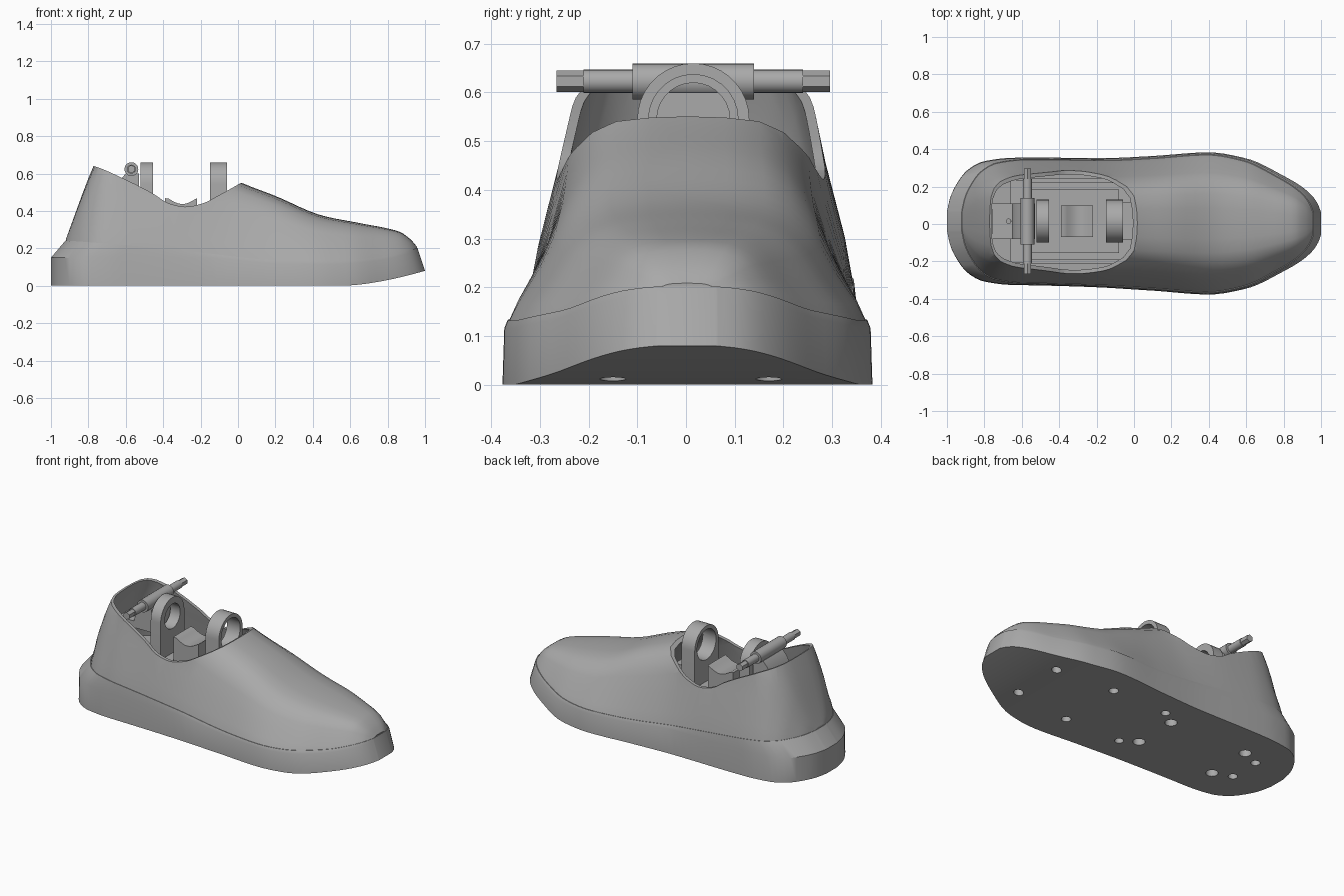
import bpy, bmesh, math
from mathutils import Matrix, Vector

if "Cube" in bpy.data.objects:
    bpy.data.objects.remove(bpy.data.objects["Cube"])

grey = bpy.data.materials.new("plain grey")
grey.use_nodes = True
grey.diffuse_color = (0.4, 0.4, 0.4, 1)
grey.node_tree.nodes["Principled BSDF"].inputs["Base Color"].default_value = (0.4, 0.4, 0.4, 1)


def curve(pts, x):
    """Smooth monotone interpolation through (x, value) points."""
    if x <= pts[0][0]:
        return pts[0][1]
    if x >= pts[-1][0]:
        return pts[-1][1]
    d = [(b[1] - a[1]) / (b[0] - a[0]) for a, b in zip(pts, pts[1:])]
    m = [d[0]] + [2 * p * q / (p + q) if p * q > 0 else 0 for p, q in zip(d, d[1:])] + [d[-1]]
    i = max(k for k in range(len(d)) if pts[k][0] <= x)
    w = pts[i + 1][0] - pts[i][0]
    t = (x - pts[i][0]) / w
    return (pts[i][1] + t * w * m[i]
            + t * t * (3 * d[i] - 2 * m[i] - m[i + 1]) * w
            + t ** 3 * (m[i] + m[i + 1] - 2 * d[i]) * w)


def finish(name, bm, angle=35):
    bmesh.ops.recalc_face_normals(bm, faces=bm.faces)
    me = bpy.data.meshes.new(name)
    bm.to_mesh(me)
    bm.free()
    me.materials.append(grey)
    ob = bpy.data.objects.new(name, me)
    bpy.context.scene.collection.objects.link(ob)
    smooth(ob, angle)
    return ob


def select(ob):
    bpy.ops.object.select_all(action='DESELECT')
    ob.select_set(True)
    bpy.context.view_layer.objects.active = ob


def smooth(ob, angle=35):
    select(ob)
    bpy.ops.object.shade_smooth_by_angle(angle=math.radians(angle))


def cut(ob, cutter):
    select(ob)
    mod = ob.modifiers.new("cut", 'BOOLEAN')
    mod.operation, mod.solver, mod.object = 'DIFFERENCE', 'EXACT', cutter
    bpy.ops.object.modifier_apply(modifier=mod.name)
    bpy.data.objects.remove(cutter)
    smooth(ob)


def prism(name, pts, lo, hi, axis):
    """Extrude a profile: (x, z) points along y, or (y, z) points along x."""
    place = (lambda p, s: (p[0], s, p[1])) if axis == 'y' else (lambda p, s: (s, p[0], p[1]))
    bm = bmesh.new()
    ends = [[bm.verts.new(place(p, s)) for p in pts] for s in (lo, hi)]
    n = len(pts)
    for ring in ends:
        bm.faces.new(ring)
    for i in range(n):
        j = (i + 1) % n
        bm.faces.new((ends[0][i], ends[0][j], ends[1][j], ends[1][i]))
    return finish(name, bm)


def box(name, x0, x1, y0, y1, z0, z1):
    return prism(name, [(x0, z0), (x1, z0), (x1, z1), (x0, z1)], y0, y1, 'y')


def rod(name, a, b, r, sides=20):
    a, b = Vector(a), Vector(b)
    turn = (b - a).to_track_quat('Z', 'Y').to_matrix().to_4x4()
    bm = bmesh.new()
    bmesh.ops.create_cone(bm, cap_ends=True, segments=sides, radius1=r, radius2=r,
                          depth=(b - a).length, matrix=Matrix.Translation((a + b) / 2) @ turn)
    return finish(name, bm)


# Shared measurements along the foot
WIDTH = [(-1, .05), (-.985, .12), (-.96, .18), (-.89, .275), (-.8, .322), (-.65, .34), (-.2, .345),
         (.1, .36), (.4, .38), (.6, .348), (.8, .255), (.9, .195), (.96, .14), (.985, .1), (1, .06)]
SEAM = [(-.92, .24), (-.6, .215), (-.2, .175), (.2, .135), (.5, .13), (.75, .15), (.96, .2)]
TOP = [(-.92, .25), (-.77, .645), (-.7, .78), (-.6, .82), (-.4, .82), (-.2, .7), (-.08, .6), (.02, .55),
       (.2, .48), (.45, .375), (.65, .335), (.86, .29), (.92, .25), (.96, .205)]
MIDDLE = [(-1, .014), (-.6, .014), (0, .004), (1, .002)]
ARCH = [(1, 0), (.95, .15), (.83, .4), (.74, .63), (.68, .73), (.58, .86), (.43, .955), (.22, .99), (0, 1)]
N = 56
STATIONS = [-math.cos(math.pi * i / N) for i in range(N + 1)]


def toe_rise(x):
    return .08 * (max(0, x - .56) / .44) ** 1.6


def fit(x, heel, toe):
    return heel + (x + 1) / 2 * (toe - heel)


# Sole: stacked outlines, bevelled at the heel, rising at the toe
def sole_ring(level):
    half = []
    for s in STATIONS:
        w = curve(WIDTH, s)
        bevel = max(0, min(1, (-s - .1) / .8))
        if level == 0:
            half.append((s, w, toe_rise(s)))
        elif level == 1:
            x = s * (1 - .035 * max(0, s) ** 2)
            half.append((x, w * .99, curve(SEAM, x) - .015 - .075 * bevel))
        else:
            x = fit(s, -.922, .96)
            half.append((x, w * .972, curve(SEAM, x) + .002))
    c = [curve(MIDDLE, p[0]) for p in half]
    return ([(x, m + w, z) for (x, w, z), m in zip(half, c)]
            + [(x, m - w, z) for (x, w, z), m in reversed(list(zip(half, c)))])


bm = bmesh.new()
rings = [[bm.verts.new(p) for p in sole_ring(k)] for k in range(3)]
count = len(rings[0])
for a, b in zip(rings, rings[1:]):
    for i in range(count):
        j = (i + 1) % count
        bm.faces.new((a[i], a[j], b[j], b[i]))
for ring in (rings[0], rings[2]):
    for i in range(N):
        bm.faces.new((ring[i], ring[i + 1], ring[-2 - i], ring[-1 - i]))
sole = finish("sole", bm, 30)

# Screw recesses under the sole
for x, y, r in [(.69, .16, .027), (.32, .2, .027), (-.05, .195, .025), (-.14, .135, .034),
                (-.66, .14, .034), (-.77, .095, .026)]:
    for side in (-1, 1):
        cy = .01 + side * y
        cut(sole, rod("recess_cutter", (x, cy, -.1), (x, cy, toe_rise(x) + .05), r))


# Upper: arched sections lofted from heel to toe
def upper_solid(name, heel, toe, inset):
    bm = bmesh.new()
    loops = []
    for s in STATIONS:
        x = fit(s, heel, toe)
        w = max(.02, curve(WIDTH, s) * .965 - inset)
        low = curve(SEAM, x) + inset * .6
        high = max(low + .004, curve(TOP, x) - inset)
        m = curve(MIDDLE, x)
        half = [(f * w, low + h * (high - low)) for f, h in ARCH]
        sec = half + [(-y, z) for y, z in reversed(half[:-1])]
        loops.append([bm.verts.new((x, m + y, z)) for y, z in sec])
    k = len(loops[0])
    for a, b in zip(loops, loops[1:]):
        for i in range(k):
            j = (i + 1) % k
            bm.faces.new((a[i], a[j], b[j], b[i]))
    bm.faces.new(loops[0])
    bm.faces.new(loops[-1])
    return finish(name, bm)


upper = upper_solid("upper", -.92, .957, 0)
cut(upper, upper_solid("cavity_cutter", -.892, .92, .024))

# Ankle opening follows a dipping rim line
RIM = [(-.85, .66), (-.77, .64), (-.6, .567), (-.45, .49), (-.37, .44), (-.28, .422), (-.19, .44),
       (-.1, .485), (.02, .552)]
rim = [(-.85 + .87 * i / 40, curve(RIM, -.85 + .87 * i / 40)) for i in range(41)]
cut(upper, prism("opening_cutter", rim + [(.02, 1), (-.85, 1)], -.6, .6, 'y'))

# Mechanism bed inside the shoe
C = .015
box("inner_floor", -.66, 0, C - .22, C + .22, .2, .25)
box("mechanism_base", -.56, -.08, C - .17, C + .17, .24, .32)
for side, label in ((-1, "right"), (1, "left")):
    box(label + "_rail", -.56, -.08, C + side * .215 - .012, C + side * .215 + .012, .24, .3)


# Round-topped lugs with bored holes
def lug(name, x0, x1, r, hole, base):
    zc = .66 - r
    arc = [(C + r * math.cos(a), zc + r * math.sin(a)) for a in (math.pi * i / 18 for i in range(19))]
    ob = prism(name, [(C - r, base), (C + r, base)] + arc, x0, x1, 'x')
    cut(ob, rod("bore_cutter", (x0 - .02, C, zc), (x1 + .02, C, zc), hole, 28))


lug("rear_lug", -.522, -.455, .115, .075, .28)
lug("front_lug", -.15, -.06, .115, .092, .28)
box("front_bracket", -.07, -.005, C - .1, C + .1, .26, .43)

# Saddle block with a hollow top
dip = [(-.225 - .145 * i / 12, .465 - .028 * math.sin(math.pi * i / 12)) for i in range(13)]
prism("saddle", [(-.39, .3), (-.218, .3), (-.218, .468)] + dip + [(-.39, .468)], C - .085, C + .085, 'y')

# Cross pin with hexagonal tips
PX, PZ = -.57, .623
rod("pin_barrel", (PX, C - .125, PZ), (PX, C + .125, PZ), .037)
rod("pin_shaft", (PX, C - .225, PZ), (PX, C + .225, PZ), .024)
rod("pin_hex", (PX, C - .281, PZ), (PX, C + .281, PZ), .022, 6)

# Heel tab that carries the pin
tab = prism("heel_tab", [(-.76, .46), (-.53, .46), (-.53, .6), (-.6, .6), (-.635, .56), (-.65, .5), (-.76, .5)],
            C - .095, C + .095, 'y')
cut(tab, rod("tab_hole_cutter", (-.67, C, .4), (-.67, C, .6), .012, 16))
